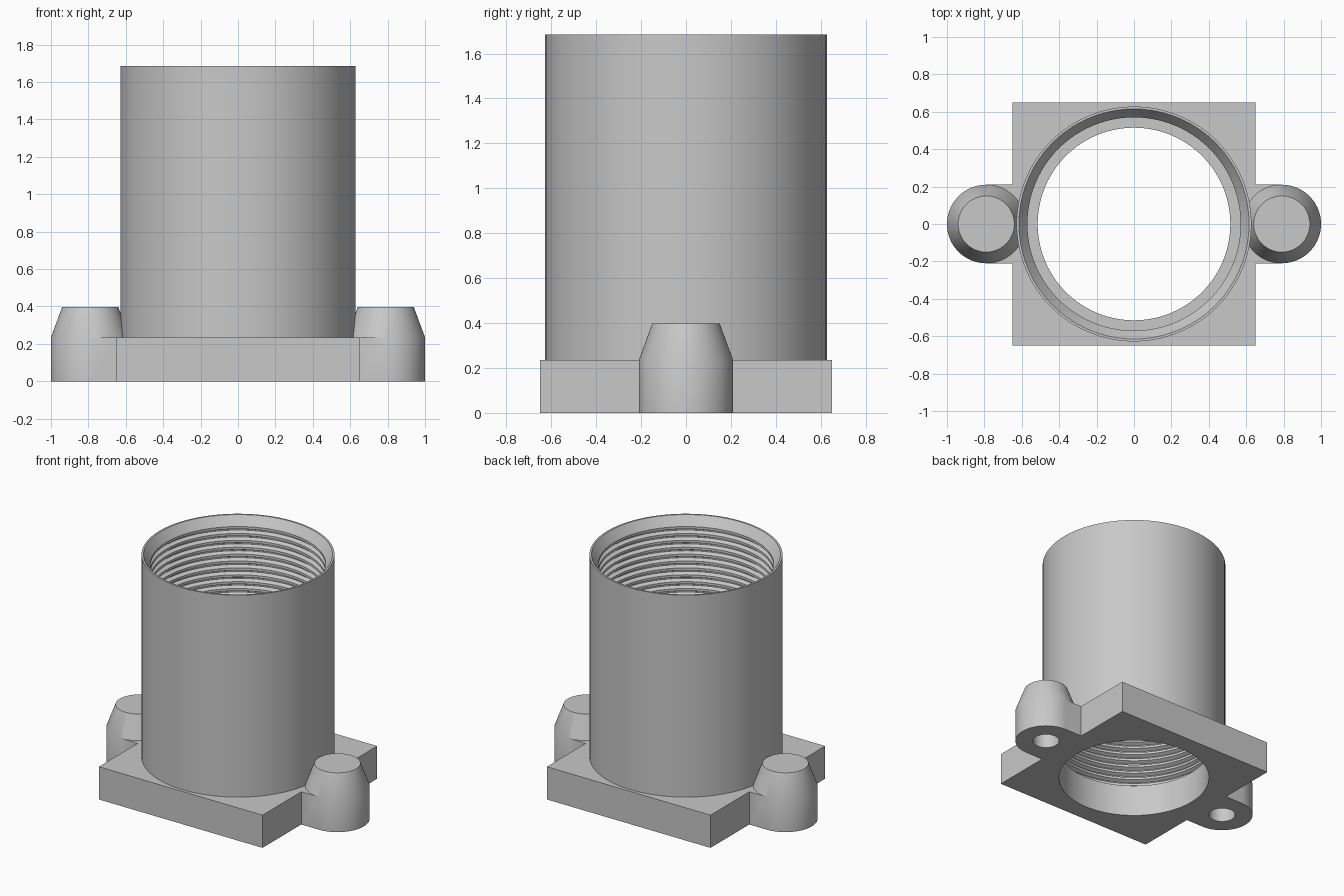
import bpy, bmesh
from math import cos, sin, pi, radians, hypot
from mathutils import Vector

if "Cube" in bpy.data.objects:
    bpy.data.objects.remove(bpy.data.objects["Cube"], do_unlink=True)

PLATE, PLATE_H = 0.65, 0.235          # half width and height of the plate
EAR_X, EAR_R, HOLE_R = 0.79, 0.21, 0.09
BORE_R, MINOR_R, MAJOR_R, TUBE_R, TOP = 0.515, 0.57, 0.595, 0.628, 1.685
SEG = 96

grey = bpy.data.materials.new("plain grey")
grey.use_nodes = True
colour = (0.58, 0.58, 0.58, 1)
grey.diffuse_color = colour
grey.node_tree.nodes["Principled BSDF"].inputs["Base Color"].default_value = colour


def finish(bm, name):
    bmesh.ops.recalc_face_normals(bm, faces=bm.faces)
    mesh = bpy.data.meshes.new(name)
    bm.to_mesh(mesh)
    bm.free()
    mesh.materials.append(grey)
    obj = bpy.data.objects.new(name, mesh)
    bpy.context.collection.objects.link(obj)
    bpy.ops.object.select_all(action="DESELECT")
    obj.select_set(True)
    bpy.context.view_layer.objects.active = obj
    bpy.ops.object.shade_smooth_by_angle(angle=radians(25))


def lathe(bm, profile, cx=0):
    verts = [bm.verts.new((cx + r, 0, z)) for r, z in profile]
    edges = [bm.edges.new(p) for p in zip(verts, verts[1:])]
    bmesh.ops.spin(bm, geom=verts + edges, cent=(cx, 0, 0), axis=(0, 0, 1),
                   angle=2 * pi, steps=SEG, use_merge=False)
    bmesh.ops.remove_doubles(bm, verts=bm.verts, dist=1e-4)


def arc(cx, r, start, end, n):
    return [(cx + r * cos(start + (end - start) * i / n),
             r * sin(start + (end - start) * i / n)) for i in range(n + 1)]


# Mounting plate: square with a bore and two necks hollowed to meet the bosses
half = [(PLATE, -PLATE), (PLATE, -EAR_R)]
half += arc(EAR_X, EAR_R, -pi / 2, -3 * pi / 2, SEG // 2)
half += [(PLATE, EAR_R), (PLATE, PLATE)]
outline = half + [(-x, -y) for x, y in half]
bm = bmesh.new()
edges = []
for loop in (outline, arc(0, BORE_R, 0, 2 * pi, SEG)[:-1]):
    verts = [bm.verts.new((x, y, 0)) for x, y in loop]
    edges += [bm.edges.new((v, verts[i - 1])) for i, v in enumerate(verts)]
bmesh.ops.triangle_fill(bm, edges=edges, use_beauty=True, normal=Vector((0, 0, 1)))
top = bmesh.ops.extrude_face_region(bm, geom=bm.faces[:])["geom"]
bmesh.ops.translate(bm, vec=(0, 0, PLATE_H),
                    verts=[g for g in top if isinstance(g, bmesh.types.BMVert)])

# Tapered screw bosses with blind holes, welded to the necks
for side in (1, -1):
    lathe(bm, [(0, 0.32), (HOLE_R, 0.32), (HOLE_R, 0), (EAR_R, 0),
               (EAR_R, PLATE_H), (0.15, 0.398), (0, 0.398)], side * EAR_X)


def is_joint(face):
    c = face.calc_center_median()
    return (abs(face.normal.z) < 0.1 and c.z < PLATE_H and abs(c.x) < EAR_X
            and abs(hypot(abs(c.x) - EAR_X, c.y) - EAR_R) < 0.002)


bm.normal_update()
bmesh.ops.delete(bm, geom=[f for f in bm.faces if is_joint(f)], context="FACES")
finish(bm, "mounting_plate_with_bosses")

# Barrel: plain outside, chamfered mouth, fine thread down to a ledge
thread_top, count = 1.62, 28
pitch = (thread_top - PLATE_H) / count
profile = [(TUBE_R, PLATE_H), (TUBE_R, TOP), (0.615, TOP), (0.577, 1.63)]
for i in range(count):
    z = thread_top - i * pitch
    profile += [(MINOR_R, z), (MINOR_R, z - 0.35 * pitch),
                (MAJOR_R, z - 0.6 * pitch), (MAJOR_R, z - 0.75 * pitch)]
profile += [(MINOR_R, PLATE_H), (TUBE_R, PLATE_H)]
bm = bmesh.new()
lathe(bm, profile)
finish(bm, "threaded_barrel")
